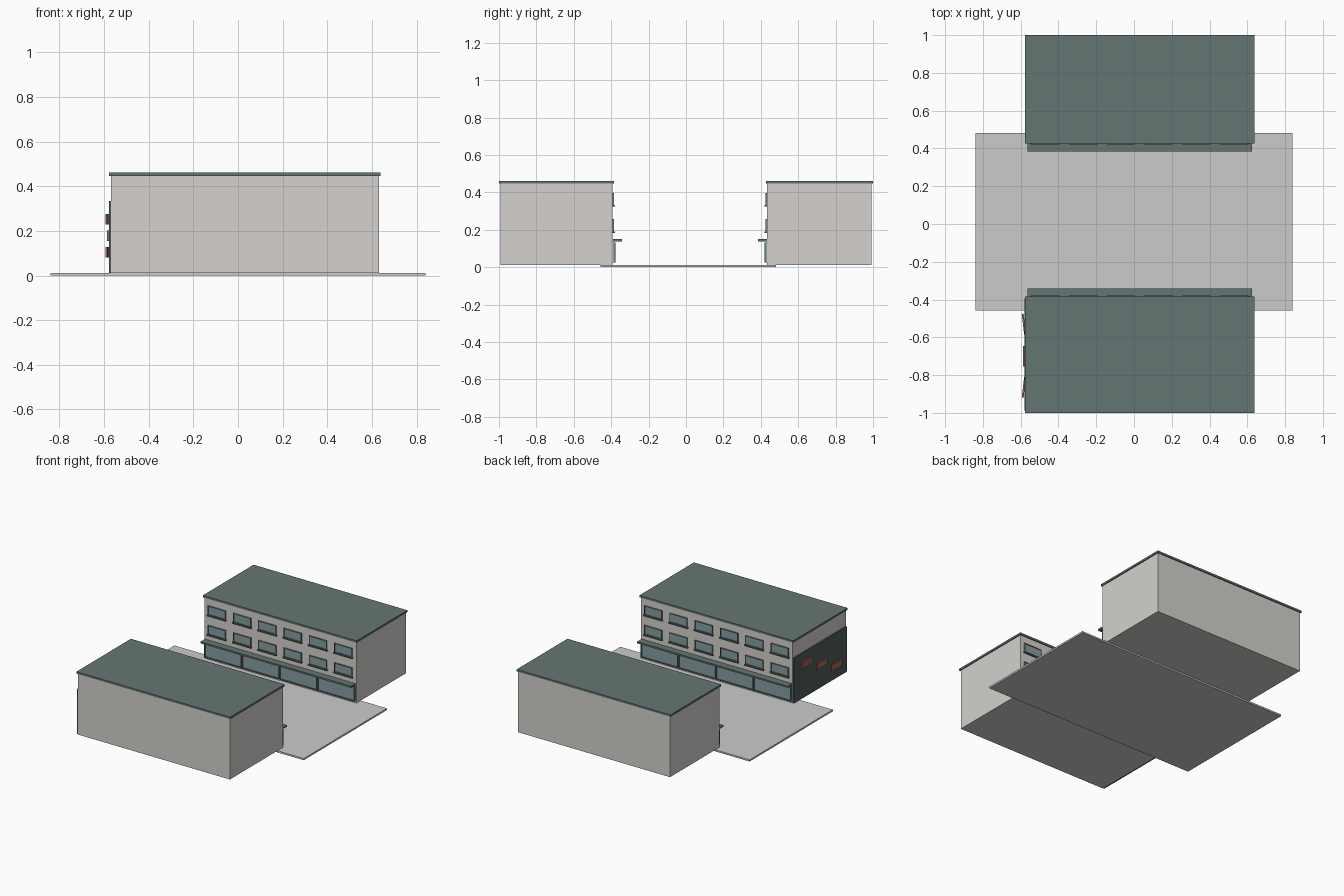
import bpy, math

if "Cube" in bpy.data.objects:
    bpy.data.objects.remove(bpy.data.objects["Cube"])


def mat(name, r, g, b):
    m = bpy.data.materials.new(name)
    m.diffuse_color = (r, g, b, 1)
    m.use_nodes = True
    m.node_tree.nodes["Principled BSDF"].inputs["Base Color"].default_value = m.diffuse_color
    return m


WALL = mat("render_wall", 0.66, 0.64, 0.61)
ROOF = mat("roof_green", 0.13, 0.18, 0.17)
TRIM = mat("dark_trim", 0.12, 0.15, 0.15)
GLASS = mat("glass", 0.24, 0.34, 0.36)
RED = mat("faded_red", 0.36, 0.13, 0.10)
DARK = mat("dark_panel", 0.08, 0.11, 0.11)


def box(name, x, y, z, material=None, turn=0):
    """Box from (min, max) ranges, optionally turned about z."""
    bpy.ops.mesh.primitive_cube_add(
        size=1, location=[(min(r) + max(r)) / 2 for r in (x, y, z)])
    o = bpy.context.object
    o.name = name
    o.scale = [abs(r[1] - r[0]) for r in (x, y, z)]
    o.rotation_euler.z = turn
    if material:
        o.data.materials.append(material)
    return o


def framed_pane(name, x, z, wall, d, depth, bar):
    """Recessed glass with four frame bars; d is the outward y direction."""
    out = (wall, wall + d * depth)
    box(name + "_glass", x, (wall, wall + d * depth * 0.6), z, GLASS)
    for side, edge in (("left", x[0]), ("right", x[1] - bar)):
        box(f"{name}_frame_{side}", (edge, edge + bar), out, z, TRIM)
    inner = (x[0] + bar, x[1] - bar)
    for side, edge in (("bottom", z[0]), ("top", z[1] - bar)):
        box(f"{name}_frame_{side}", inner, out, (edge, edge + bar), TRIM)


def building(name, back, wall, d):
    # body and overhanging roof
    box(name + "_body", (-0.569, 0.631), (back, wall), (0.011, 0.447), WALL)
    box(name + "_roof", (-0.577, 0.638), (back - d * 0.007, wall + d * 0.007),
        (0.447, 0.461), ROOF)
    # upper floor windows with sills
    for row, z in enumerate((0.192, 0.332)):
        for col in range(6):
            cx = -0.469 + 0.2 * col
            n = f"{name}_window_{row}_{col}"
            framed_pane(n, (cx - 0.07, cx + 0.07), (z, z + 0.065), wall, d, 0.008, 0.005)
            box(n + "_sill", (cx - 0.075, cx + 0.075), (wall, wall + d * 0.013),
                (z - 0.008, z), TRIM)
    # shop fronts
    for i in range(4):
        x = -0.564 + 0.2975 * i
        framed_pane(f"{name}_shopfront_{i}", (x + 0.002, x + 0.2955),
                    (0.025, 0.132), wall, d, 0.014, 0.006)
    # canopy over the shops
    box(name + "_canopy", (-0.565, 0.626), (wall, wall + d * 0.05),
        (0.138, 0.150), ROOF)


# street slab
box("street_slab", (-0.84, 0.84), (-0.457, 0.482), (0, 0.012))

building("front_building", -0.993, -0.392, 1)
building("back_building", 0.993, 0.434, -1)

# dark end wall with three red plaques, the outer two turned
box("end_wall_panel", (-0.579, -0.567), (-0.988, -0.395), (0.011, 0.333), DARK)
for i, (y, z, turn) in enumerate(((-0.53, 0.252, 0.12), (-0.70, 0.178, 0),
                                  (-0.865, 0.105, -0.12))):
    box(f"plaque_{i}", (-0.588, -0.578), (y - 0.055, y + 0.055),
        (z - 0.023, z + 0.023), RED, turn)
